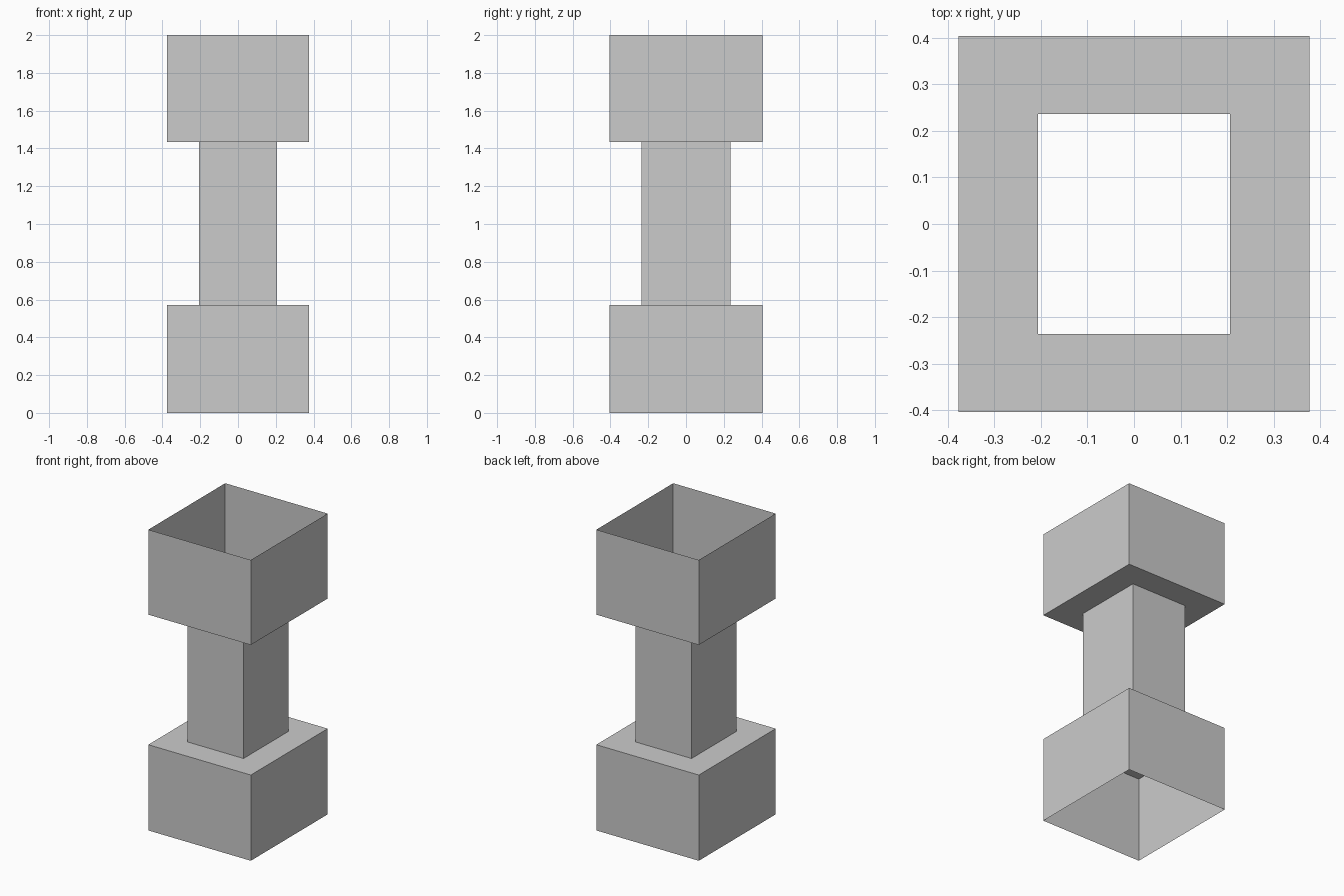
import bpy
import bmesh

# Remove the default cube
cube = bpy.data.objects.get("Cube")
if cube:
    bpy.data.objects.remove(cube, do_unlink=True)

# Plain grey material
grey = bpy.data.materials.new("plain_grey")
grey.use_nodes = True
colour = (0.6, 0.6, 0.6, 1.0)
grey.diffuse_color = colour
grey.node_tree.nodes["Principled BSDF"].inputs["Base Color"].default_value = colour

WIDE = (0.377, 0.404)    # half sizes of the end boxes
NARROW = (0.206, 0.236)  # half sizes of the neck
LOW, HIGH, TOP = 0.57, 1.435, 2.0


def sleeve(name, profile):
    """Open-ended thin rectangular shell through (half size, height) rings."""
    bm = bmesh.new()
    rings = [[bm.verts.new((sx * hx, sy * hy, z))
              for sx, sy in ((-1, -1), (1, -1), (1, 1), (-1, 1))]
             for (hx, hy), z in profile]
    for a, b in zip(rings, rings[1:]):
        for i in range(4):
            j = (i + 1) % 4
            bm.faces.new((a[i], a[j], b[j], b[i]))
    mesh = bpy.data.meshes.new(name)
    bm.to_mesh(mesh)
    bm.free()
    mesh.materials.append(grey)
    obj = bpy.data.objects.new(name, mesh)
    bpy.context.collection.objects.link(obj)
    return obj


# Open bottom box with its ledge, hollow neck, open top box with its ledge
sleeve("bottom_box", [(WIDE, 0), (WIDE, LOW), (NARROW, LOW)])
sleeve("neck", [(NARROW, LOW), (NARROW, HIGH)])
sleeve("top_box", [(NARROW, HIGH), (WIDE, HIGH), (WIDE, TOP)])
